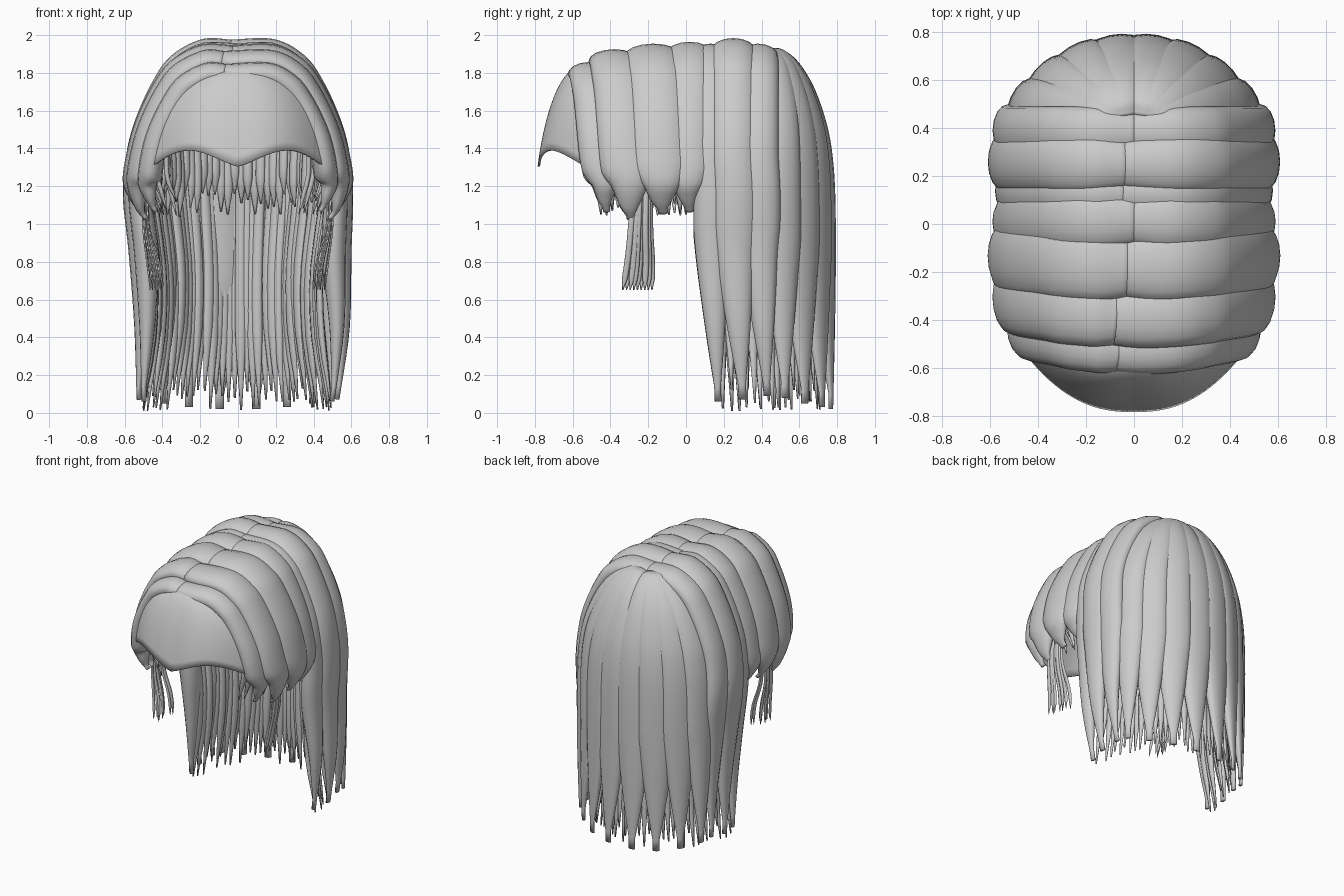
import bpy, bmesh, math, random
from mathutils import Vector

random.seed(4)
if "Cube" in bpy.data.objects:
    bpy.data.objects.remove(bpy.data.objects["Cube"])

hair = bpy.data.materials.new("hair grey")
hair.use_nodes = True
COLOUR = (0.6, 0.6, 0.6, 1)
hair.diffuse_color = COLOUR
hair.node_tree.nodes["Principled BSDF"].inputs["Base Color"].default_value = COLOUR


def finish(bm, name):
    """Turn a bmesh into a smooth-shaded object."""
    bmesh.ops.recalc_face_normals(bm, faces=bm.faces)
    mesh = bpy.data.meshes.new(name)
    bm.to_mesh(mesh)
    bm.free()
    mesh.materials.append(hair)
    for p in mesh.polygons:
        p.use_smooth = True
    ob = bpy.data.objects.new(name, mesh)
    bpy.context.scene.collection.objects.link(ob)
    return ob


def spline(pts, steps):
    """Catmull-Rom curve through the points."""
    p = [Vector(q) for q in pts]
    p = [2 * p[0] - p[1]] + p + [2 * p[-1] - p[-2]]
    out = []
    for i in range(1, len(p) - 2):
        a, b, c, d = p[i - 1:i + 3]
        for k in range(steps):
            t = k / steps
            out.append(0.5 * (2 * b + (c - a) * t + (2 * a - 5 * b + 4 * c - d) * t * t
                              + (3 * b - a - 3 * c + d) * t ** 3))
    return out + [p[-2]]


def lock(bm, pts, azimuth, width, thick, start=0.85, grow=0.12, taper=0.3, sides=16, steps=5):
    """Sweep a tapered flattened tube whose outer face follows the path."""
    path = spline(pts, steps)
    across = Vector((-math.sin(azimuth), math.cos(azimuth), 0))
    run = [0]
    for a, b in zip(path, path[1:]):
        run.append(run[-1] + (b - a).length)
    rings = []
    for i, p in enumerate(path):
        u = run[i] / run[-1]
        tan = (path[min(i + 1, len(path) - 1)] - path[max(i - 1, 0)]).normalized()
        out = tan.cross(across).normalized()
        side = out.cross(tan).normalized()
        g = min(1, u / grow)
        f = start + (1 - start) * math.sin(g * math.pi / 2)
        f *= max(0.1, min(1, (1 - u) / taper)) ** 0.75
        w, t = width * f, thick * min(1, f * 1.15)
        ring = []
        for k in range(sides):
            a = 2 * math.pi * k / sides
            ring.append(bm.verts.new(p + side * w * math.cos(a) + out * t * (math.sin(a) - 1)))
        rings.append(ring)
    for r, q in zip(rings, rings[1:]):
        for k in range(sides):
            j = (k + 1) % sides
            bm.faces.new((r[k], r[j], q[j], q[k]))
    bm.faces.new(rings[0])
    bm.faces.new(rings[-1])


def over_head(s, part, xmax, ztop, y0, y1, tail):
    """Path from the parting, over the crown and down one side."""
    arch = [(0.31, 0.02), (0.58, 0.105), (0.74, 0.235), (0.89, 0.43), (0.97, 0.61)]
    squash = (ztop - 1.37) / 0.61
    pts = [(part - s * 0.02, y0, ztop - 0.025)]
    for i, (x, drop) in enumerate(arch):
        pts.append((s * x * xmax, y0 + (y1 - y0) * (i + 1) / 7, ztop - drop * squash))
    return pts + [(s * x * xmax, y, z) for x, y, z in tail]


# Fringe shell across the forehead
bm = bmesh.new()
NU, NV = 40, 14
grid = []
for j in range(NV + 1):
    v = j / NV * math.pi / 2
    lean = 0.5 * (1 - math.cos(v)) + 0.5 * j / NV
    row = []
    for i in range(NU + 1):
        u = 2 * i / NU - 1
        zb = 1.305 + 0.085 * math.sin(math.pi * abs(u) ** 1.25)
        zt = 1.83 - 0.14 * u * u
        x = u * (0.46 - 0.1 * (1 - math.cos(v)))
        y = -0.785 + 0.25 * abs(u) ** 2.4 + (0.22 - 0.1 * u * u) * lean
        row.append(bm.verts.new((x, y, zb + (zt - zb) * math.sin(v))))
    grid.append(row)
for a, b in zip(grid, grid[1:]):
    for i in range(NU):
        bm.faces.new((a[i], a[i + 1], b[i + 1], b[i]))
fringe = finish(bm, "fringe")
sol = fringe.modifiers.new("thickness", "SOLIDIFY")
sol.thickness = 0.012
sol.offset = -1

# Short side locks: parting x, reach, crown height, top y, tip y, tip z, half width
SHORT = [
    (-0.07, 0.53, 1.87, -0.53, -0.43, 1.06, 0.105),
    (-0.08, 0.59, 1.94, -0.39, -0.30, 1.02, 0.135),
    (-0.03, 0.61, 1.97, -0.18, -0.13, 1.05, 0.15),
    (0.00, 0.59, 1.98, 0.02, 0.01, 1.06, 0.125),
]
# Long side locks behind them, same columns
LONG = [
    (-0.05, 0.58, 1.97, 0.13, 0.17, 0.06, 0.1),
    (-0.04, 0.61, 2.00, 0.25, 0.30, 0.07, 0.12),
    (0.00, 0.59, 1.97, 0.38, 0.43, 0.09, 0.11),
]
# Back locks: sideways and rearward end of each sweep, half width, tip z
BACK = [(0.10, 0.785, 0.13, 0.02), (0.27, 0.735, 0.13, 0.03), (0.41, 0.64, 0.125, 0.05),
        (0.51, 0.53, 0.11, 0.08)]
SWEEP = [(0, 1.93), (0.18, 1.925), (0.42, 1.86), (0.66, 1.73), (0.85, 1.55), (0.95, 1.38),
         (1, 1.15), (1.01, 0.75), (1, 0.4)]

# The right side hangs a little closer to the neck than the left
for s, label, hang in ((1, "left", 0.97), (-1, "right", 0.9)):
    az = 0 if s > 0 else math.pi

    bm = bmesh.new()
    for part, xm, zt, y0, y1, zb, w in SHORT:
        tail = [(1, y1, 1.22), (0.93, y1, zb + 0.07), (0.84, y1 + 0.01, zb)]
        lock(bm, over_head(s, part, xm, zt, y0, y1, tail), az, w, 0.065, taper=0.22)
    finish(bm, label + "_short_locks")

    bm = bmesh.new()
    for part, xm, zt, y0, y1, zb, w in LONG:
        ym = y0 + 0.01
        tail = [(1, ym, 1.15), ((1 + hang) / 2, ym, 0.85), (hang, (ym + y1) / 2, 0.45),
                (0.88, y1, zb)]
        lock(bm, over_head(s, part, xm, zt, y0, y0, tail), az, w, 0.065, taper=0.4)
    finish(bm, label + "_long_locks")

    bm = bmesh.new()
    for ex, ey, w, zb in BACK:
        a = math.atan2(ey - 0.3, s * ex)
        pts = []
        for f, z in SWEEP + [(0.98, zb)]:
            pts.append((s * (0.05 + (ex - 0.05) * f), 0.45 + (ey - 0.45) * f, z))
        lock(bm, pts, a, w, 0.06, start=0.55, grow=0.3, taper=0.4)
    finish(bm, label + "_back_locks")

    # Ragged tips under the short locks
    bm = bmesh.new()
    for i in range(18):
        y = -0.45 + 0.51 * i / 17
        x = 0.5 - 0.09 * max(0, -0.3 - y) / 0.17 + random.uniform(-0.05, 0.01)
        z = random.uniform(1.04, 1.14)
        lock(bm, [(s * x, y - 0.03, 1.5), (s * x, y - 0.01, 1.25), (s * (x - 0.06), y, z)],
             az, 0.025, 0.014, sides=6)
    finish(bm, label + "_ragged_tips")

    # Loose thin strands in front of the ear
    bm = bmesh.new()
    for i in range(9):
        f = i / 8
        x = random.uniform(-0.04, 0.04)
        pts = [(s * (0.49 + x / 2), -0.27 + 0.08 * f, 1.3),
               (s * (0.49 + x / 2), -0.29 + 0.1 * f, 1.0),
               (s * (0.45 + x), -0.31 + 0.13 * f, 0.8),
               (s * (0.43 + x), -0.335 + 0.155 * f, 0.65)]
        lock(bm, pts, az, 0.016, 0.006, taper=0.1, sides=6)
    finish(bm, label + "_loose_strands")


def inner_layer(name, count, scale, pinch, top, low, high, width):
    """Curtain of narrow strands lining the back, drawn in at the neck."""
    bm = bmesh.new()
    for i in range(count):
        a = math.pi * (0.02 + 0.96 * i / (count - 1))
        r = scale + random.uniform(-0.02, 0.02)
        x, y = 0.53 * math.cos(a) * r, 0.13 + 0.6 * math.sin(a) ** 0.85 * r
        z = random.uniform(low, high)
        pts = [(x * 0.92, y - 0.03, top), (x, y, top - (top - z) * 0.25),
               (x * pinch, y, top - (top - z) * 0.6), (x * 0.97, y + 0.01, z)]
        lock(bm, pts, a, width, 0.018, taper=0.25, sides=8)
    finish(bm, name)


inner_layer("inner_long_strands", 46, 0.97, 0.88, 1.6, 0.01, 0.13, 0.03)
inner_layer("inner_short_strands", 38, 0.86, 0.98, 1.6, 1.04, 1.18, 0.026)
